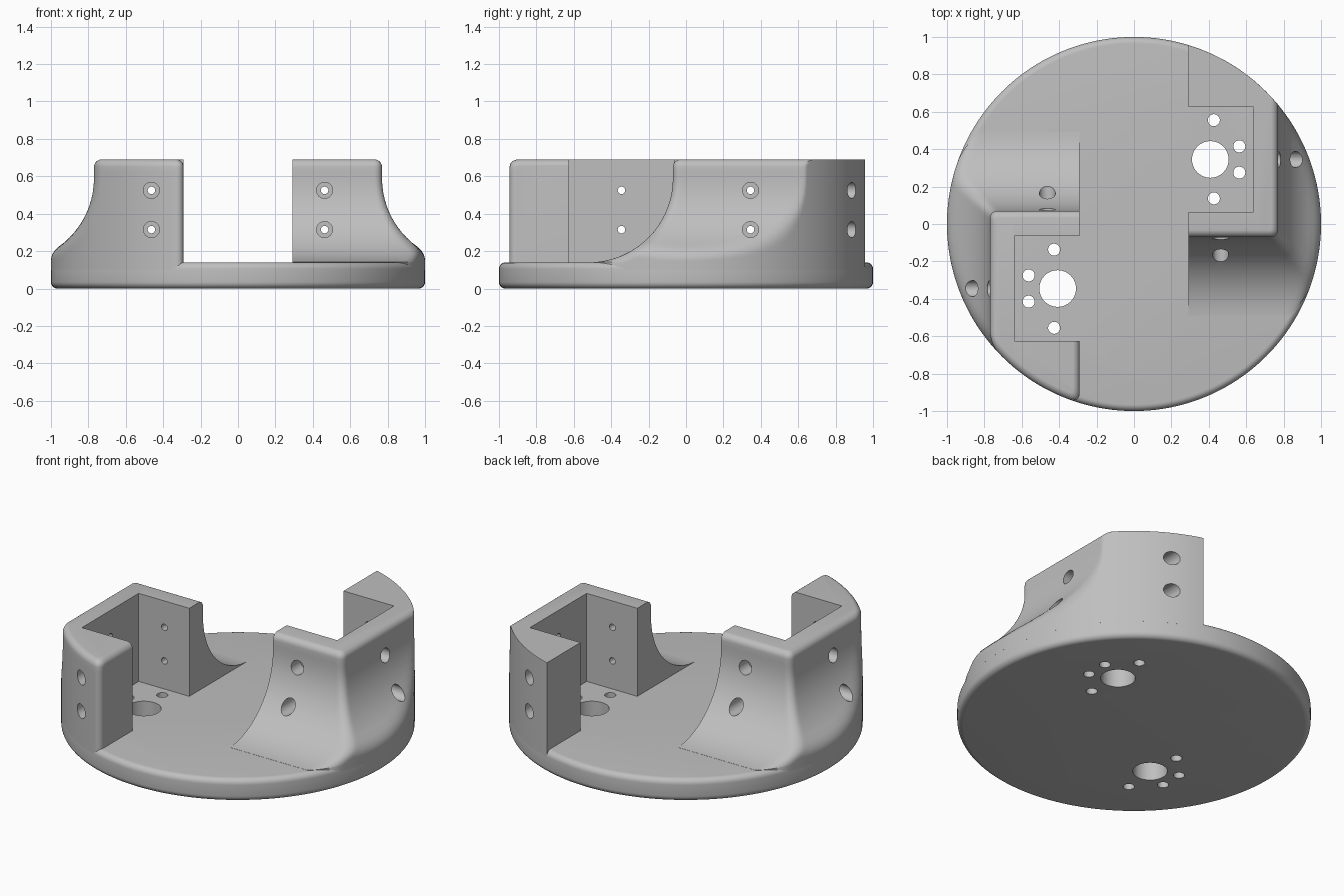
import bpy, bmesh
from math import sin, cos, pi, hypot, sqrt, radians
from mathutils import Matrix, Vector

if "Cube" in bpy.data.objects:
    bpy.data.objects.remove(bpy.data.objects["Cube"])

GREY = (0.52, 0.52, 0.52, 1)
mat = bpy.data.materials.new("light grey")
mat.use_nodes = True
mat.diffuse_color = GREY
mat.node_tree.nodes["Principled BSDF"].inputs["Base Color"].default_value = GREY

FLOOR, TOP = 0.14, 0.69          # base top and bracket top
OPEN_X, WALL_X, WALL_Y = 0.291, 0.77, -0.07
FILLET, ROUND = 0.45, 0.04


def loft(bm, rings):
    """Skin a stack of equal-length rings and cap both ends."""
    rows = [[bm.verts.new(p) for p in ring] for ring in rings]
    n = len(rows[0])
    for a, b in zip(rows, rows[1:]):
        for i in range(n):
            j = (i + 1) % n
            bm.faces.new((a[i], a[j], b[j], b[i]))
    bm.faces.new(rows[0][::-1])
    bm.faces.new(rows[-1])


def lathe(bm, profile, matrix, sides):
    """Solid of revolution from (radius, height) pairs."""
    loft(bm, [[matrix @ Vector((r * cos(2 * pi * i / sides), r * sin(2 * pi * i / sides), h))
               for i in range(sides)] for r, h in profile])


def finish(bm, name):
    bmesh.ops.recalc_face_normals(bm, faces=bm.faces)
    mesh = bpy.data.meshes.new(name)
    bm.to_mesh(mesh)
    bm.free()
    obj = bpy.data.objects.new(name, mesh)
    bpy.context.collection.objects.link(obj)
    return obj


def cut(obj, bm):
    """Subtract a temporary cutter mesh."""
    cutter = finish(bm, "cutter")
    cutter.hide_render = True
    mod = obj.modifiers.new("cut", "BOOLEAN")
    mod.operation, mod.solver, mod.object = "DIFFERENCE", "EXACT", cutter
    bpy.context.view_layer.update()
    dg = bpy.context.evaluated_depsgraph_get()
    mesh = bpy.data.meshes.new_from_object(obj.evaluated_get(dg))
    obj.modifiers.clear()
    obj.data = mesh
    bpy.data.objects.remove(cutter)


def shade(obj):
    obj.data.materials.clear()
    obj.data.materials.append(mat)
    bpy.ops.object.select_all(action="DESELECT")
    obj.select_set(True)
    bpy.context.view_layer.objects.active = obj
    bpy.ops.object.shade_smooth_by_angle(angle=radians(30))


def round_max(a, b, r):
    """Intersection of two distances with a rounded edge."""
    return min(max(a, b), -r) + hypot(max(a + r, 0), max(b + r, 0))


def flared(d, z):
    """Distance to an upright wall whose foot sweeps out in a concave fillet."""
    cz = FLOOR + FILLET
    if z >= cz:
        return d
    if d >= FILLET:
        return z - FLOOR
    return FILLET - hypot(d - FILLET, z - cz)


def bracket_field(x, y, z, soft):
    walls = round_max(flared(x - WALL_X, z), flared(WALL_Y - y, z), ROUND)
    body = round_max(walls, z - TOP, ROUND)
    rim = hypot(x, y) - 1
    if soft:
        if y > 0.4:
            rim = round_max(rim, 0.29 - x, 0.05)
        r = ROUND
    else:
        r = ROUND * min(1, max(0.04, (0.5 - z) / 0.25))
    return max(round_max(body, rim, r), 0.1 - x)


def outline(z, soft, sides=320):
    cx, cy = 0.55, 0.3
    ring = []
    for i in range(sides):
        dx, dy = cos(2 * pi * i / sides), sin(2 * pi * i / sides)
        lo, hi = 0.0, 2.0
        for _ in range(24):
            mid = (lo + hi) / 2
            if bracket_field(cx + mid * dx, cy + mid * dy, z, soft) <= 0:
                lo = mid
            else:
                hi = mid
        ring.append(Vector((cx + lo * dx, cy + lo * dy, z)))
    return ring


def motor_bracket(name, soft):
    # Outer body: flared foot, straight wall, rounded top
    heights = [FLOOR + 0.0005 + FILLET * (1 - cos(pi / 2 * i / 18)) for i in range(1, 19)]
    heights += [0.62] + [TOP - ROUND + ROUND * sin(pi / 2 * i / 6) for i in range(6)] + [TOP - 0.0002]
    rings = [outline(z, soft) for z in [FLOOR + 0.0008] + heights]
    rings.insert(0, [Vector((p.x, p.y, 0.1)) for p in rings[0]])
    bm = bmesh.new()
    loft(bm, rings)
    bmesh.ops.recalc_face_normals(bm, faces=bm.faces)
    res = bmesh.ops.bisect_plane(bm, geom=bm.verts[:] + bm.edges[:] + bm.faces[:], dist=1e-6,
                                 plane_co=(OPEN_X, 0, 0), plane_no=(-1, 0, 0), clear_outer=True)
    bmesh.ops.holes_fill(bm, edges=[e for e in bm.edges if e.is_boundary], sides=0)
    obj = finish(bm, name)

    # Pocket open towards the middle
    bm = bmesh.new()
    lo, hi = Vector((0, 0.065, 0.05)), Vector((0.64, 0.625, 0.9))
    bmesh.ops.create_cube(bm, size=1, matrix=Matrix.Translation((lo + hi) / 2)
                          @ Matrix.Diagonal((*(hi - lo), 1)))
    cut(obj, bm)

    # Counterbored screw holes through the three walls
    bm = bmesh.new()
    narrow, wide = 0.02, 0.043
    along_y = Matrix.Rotation(-pi / 2, 4, "X")
    along_x = Matrix.Rotation(pi / 2, 4, "Y")
    for z in (0.315, 0.525):
        lathe(bm, [(wide, -0.7), (wide, 0.015), (narrow, 0.015), (narrow, 0.675),
                   (wide, 0.675), (wide, 1.1)], Matrix.Translation((0.463, 0, z)) @ along_y, 32)
        lathe(bm, [(narrow, 0.55), (narrow, 0.69), (wide, 0.69), (wide, 1.2)],
              Matrix.Translation((0, 0.345, z)) @ along_x, 32)
    cut(obj, bm)
    return obj


# Round base plate with softened rim
bm = bmesh.new()
r = 0.035
arc = [(1 - r + r * cos(a), r * sin(a)) for a in (pi / 2 * i / 6 for i in range(7))]
lathe(bm, [(x, r - h) for x, h in arc[::-1]] + [(x, FLOOR - r + h) for x, h in arc],
      Matrix(), 160)
base = finish(bm, "base_plate")

# Shaft and mounting holes, repeated half a turn apart
bm = bmesh.new()
for sign in (1, -1):
    for x, y, rad in ((0.408, 0.345, 0.098), (0.427, 0.555, 0.032), (0.427, 0.137, 0.032),
                      (0.563, 0.415, 0.032), (0.563, 0.275, 0.032)):
        lathe(bm, [(rad, -0.1), (rad, 0.3)], Matrix.Translation((sign * x, sign * y, 0)), 48)
cut(base, bm)
shade(base)

# Two brackets, the second turned half a turn
left = motor_bracket("left_bracket", False)
shade(left)
right = motor_bracket("right_bracket", True)
right.data.transform(Matrix.Rotation(pi, 4, "Z"))
shade(right)
